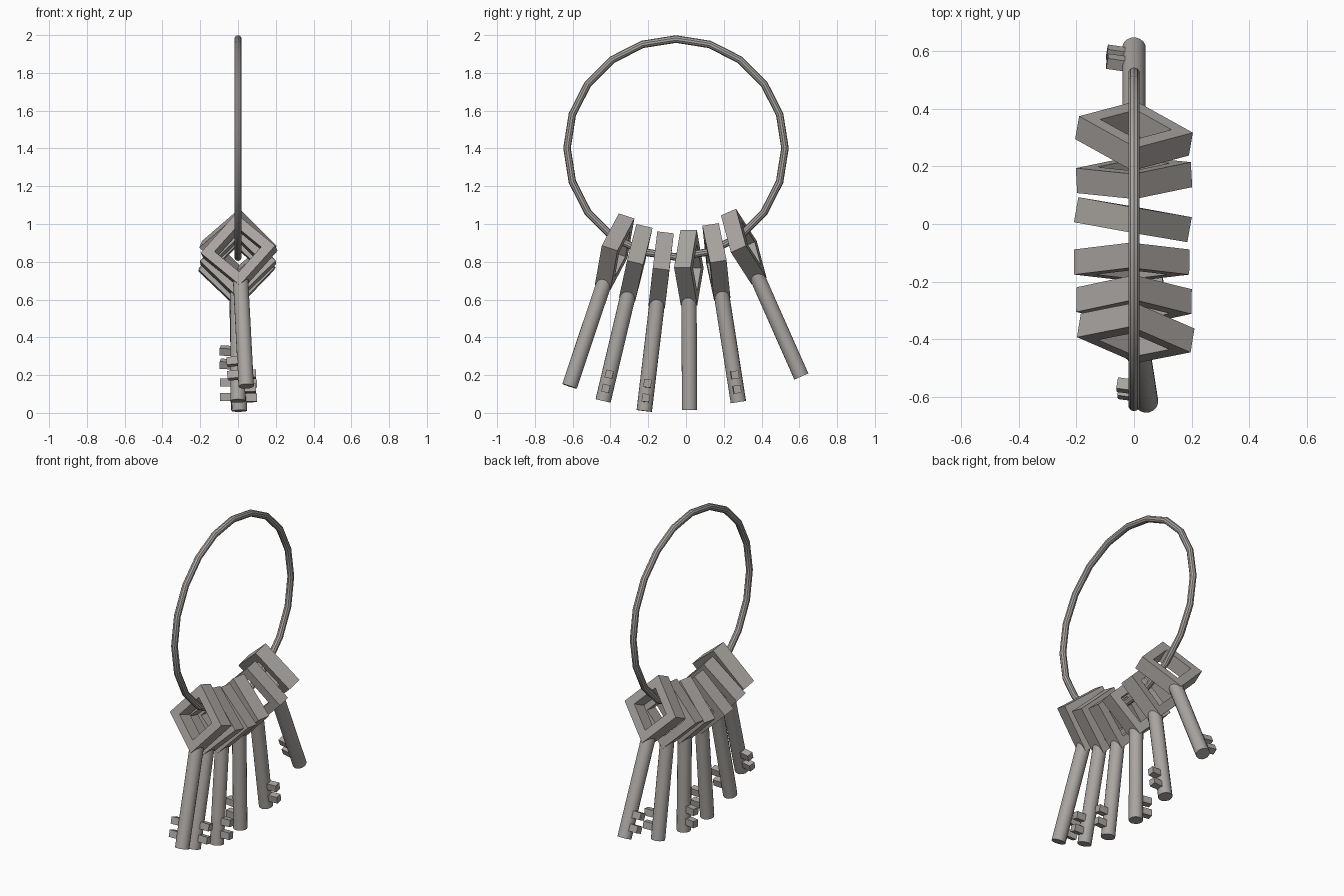
import bpy, bmesh, math
from mathutils import Matrix, Vector

if "Cube" in bpy.data.objects:
    bpy.data.objects.remove(bpy.data.objects["Cube"])

metal = bpy.data.materials.new("warm_grey_metal")
metal.diffuse_color = (0.40, 0.375, 0.355, 1)
metal.use_nodes = True
metal.node_tree.nodes["Principled BSDF"].inputs["Base Color"].default_value = metal.diffuse_color


def finish(name, bm, matrix=None, smooth=False):
    bmesh.ops.recalc_face_normals(bm, faces=bm.faces)
    mesh = bpy.data.meshes.new(name)
    bm.to_mesh(mesh)
    bm.free()
    mesh.materials.append(metal)
    ob = bpy.data.objects.new(name, mesh)
    bpy.context.collection.objects.link(ob)
    if matrix:
        ob.matrix_world = matrix
    if smooth:
        bpy.ops.object.select_all(action='DESELECT')
        ob.select_set(True)
        bpy.context.view_layer.objects.active = ob
        bpy.ops.object.shade_smooth_by_angle(angle=math.radians(35))
    return ob


# Ring: 20-sided loop standing in the YZ plane
bpy.ops.mesh.primitive_torus_add(major_segments=20, minor_segments=10,
                                 major_radius=0.577, minor_radius=0.02,
                                 location=(0, -0.053, 1.402),
                                 rotation=(0, math.pi / 2, 0))
ring = bpy.context.object
ring.name = "ring"
ring.data.materials.append(metal)
bpy.ops.object.shade_smooth_by_angle(angle=math.radians(35))


def bow(name, m):
    # Diamond frame with a diamond hole, centred on the key origin
    bm = bmesh.new()
    loops = []
    for r, y in ((0.2, -0.044), (0.2, 0.044), (0.125, 0.044), (0.125, -0.044)):
        loops.append([bm.verts.new((r * math.cos(k * math.pi / 2), y,
                                    r * math.sin(k * math.pi / 2))) for k in range(4)])
    for i in range(4):
        a, b = loops[i], loops[(i + 1) % 4]
        for k in range(4):
            n = (k + 1) % 4
            bm.faces.new((a[k], a[n], b[n], b[k]))
    finish(name, bm, m)


def shaft(name, m):
    # Round shank from the bow's lower corner to the tip
    bm = bmesh.new()
    bmesh.ops.create_cone(bm, cap_ends=True, segments=16, radius1=0.041, radius2=0.041,
                          depth=0.592, matrix=Matrix.Translation((0, 0, -0.456)))
    finish(name, bm, m, smooth=True)


def teeth(name, m, side):
    # Two small blocks near the tip
    bm = bmesh.new()
    for z in (-0.607, -0.684):
        bmesh.ops.create_cube(bm, size=1, matrix=Matrix.Translation((side * 0.06, 0, z))
                              @ Matrix.Diagonal((0.07, 0.04, 0.042, 1)))
    finish(name, bm, m)


# Keys: bow centre (x, y, z), swing, roll, twist in degrees, tooth side
keys = [
    ((0.006, -0.378, 0.853), 18.5, -3, -8, -1),
    ((0.0, -0.266, 0.795), 13.3, 0, -1, 1),
    ((-0.008, -0.132, 0.757), 6.8, -1.2, 0, 1),
    ((-0.004, 0.015, 0.768), -0.3, -0.5, -10, -1),
    ((0.0, 0.161, 0.800), -8.9, 0, 3, 1),
    ((0.0, 0.306, 0.880), -23.9, 0, -9, -1),
]
for i, (loc, swing, roll, twist, side) in enumerate(keys, 1):
    m = (Matrix.Translation(loc)
         @ Matrix.Rotation(math.radians(roll), 4, 'Y')
         @ Matrix.Rotation(math.radians(-swing), 4, 'X')
         @ Matrix.Rotation(math.radians(twist), 4, 'Z'))
    bow(f"key_{i}_bow", m)
    shaft(f"key_{i}_shaft", m)
    teeth(f"key_{i}_teeth", m, side)
